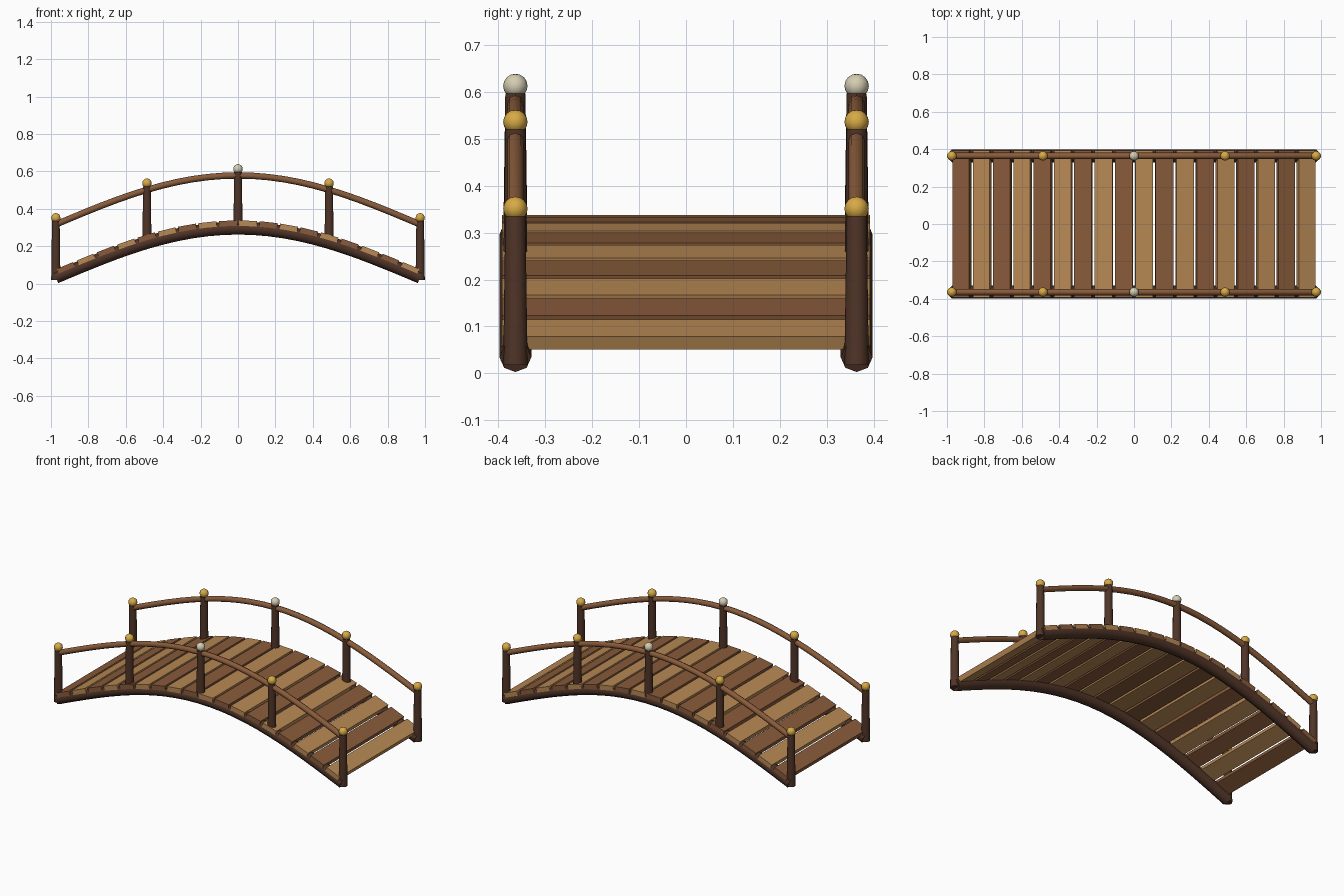
import bpy
from math import sin, cos, pi, atan

cube = bpy.data.objects.get("Cube")
if cube:
    bpy.data.objects.remove(cube, do_unlink=True)

HALF = 0.974      # half the span between end posts
RISE = 0.262      # height of the arch
SIDE = 0.364      # distance of beams and rails from the centre line
PLANKS = 18


def material(name, rgb):
    m = bpy.data.materials.new(name)
    m.use_nodes = True
    m.diffuse_color = (*rgb, 1)
    m.node_tree.nodes["Principled BSDF"].inputs["Base Color"].default_value = (*rgb, 1)
    return m


light_wood = material("light_wood", (0.48, 0.25, 0.09))
brown_wood = material("brown_wood", (0.25, 0.105, 0.043))
dark_wood = material("dark_wood", (0.08, 0.035, 0.021))
gold = material("gold", (0.68, 0.40, 0.06))
cream = material("cream", (0.66, 0.61, 0.45))


def arch(x):
    """Height of the arch above its ends."""
    return RISE * cos(pi * x / (2 * HALF))


def slope(x):
    return -RISE * pi / (2 * HALF) * sin(pi * x / (2 * HALF))


def finish(name, mat, smooth=0):
    ob = bpy.context.object
    ob.name = name
    ob.data.materials.clear()
    ob.data.materials.append(mat)
    if smooth:
        bpy.ops.object.shade_smooth_by_angle(angle=smooth)
    return ob


def arched_tube(name, y, base, radius, mat, steps=24):
    """Round timber following the arch."""
    cu = bpy.data.curves.new(name, "CURVE")
    cu.dimensions = "3D"
    cu.bevel_depth = radius
    cu.bevel_resolution = 2
    cu.use_fill_caps = True
    sp = cu.splines.new("POLY")
    sp.points.add(steps)
    for i, p in enumerate(sp.points):
        x = HALF * (2 * i / steps - 1)
        p.co = (x, y, base + arch(x), 1)
    ob = bpy.data.objects.new(name, cu)
    bpy.context.collection.objects.link(ob)
    bpy.ops.object.select_all(action="DESELECT")
    ob.select_set(True)
    bpy.context.view_layer.objects.active = ob
    bpy.ops.object.convert(target="MESH")
    finish(name, mat, 0.9)


# Deck planks, alternating in colour and tilted along the arch
for i in range(PLANKS):
    x = HALF * ((2 * i + 1) / PLANKS - 1)
    bpy.ops.mesh.primitive_cube_add(size=1, location=(x, 0, 0.06 + arch(x)),
                                    rotation=(0, -atan(slope(x)), 0))
    ob = finish(f"deck_plank_{i + 1}", light_wood if i % 2 else brown_wood)
    ob.scale = (0.096, 0.786, 0.03)

for side, y in (("right", -SIDE), ("left", SIDE)):
    # Beam and handrail
    side_name = "front" if y < 0 else "back"
    arched_tube(f"{side_name}_beam", y, 0.034, 0.034, dark_wood)
    arched_tube(f"{side_name}_handrail", y, 0.316, 0.017, brown_wood)

    # Tapered posts with ball caps
    for k in range(-2, 3):
        x = k * HALF / 2
        low, high = 0.018 + arch(x), 0.335 + arch(x)
        bpy.ops.mesh.primitive_cone_add(vertices=10, radius1=0.026, radius2=0.0215,
                                        depth=high - low,
                                        location=(x, y, (low + high) / 2))
        finish(f"{side_name}_post_{k + 3}", dark_wood, 0.8)
        bpy.ops.mesh.primitive_uv_sphere_add(segments=10, ring_count=8, radius=0.026,
                                             location=(x, y, 0.351 + arch(x)))
        finish(f"{side_name}_post_cap_{k + 3}", gold if k else cream, 1)
